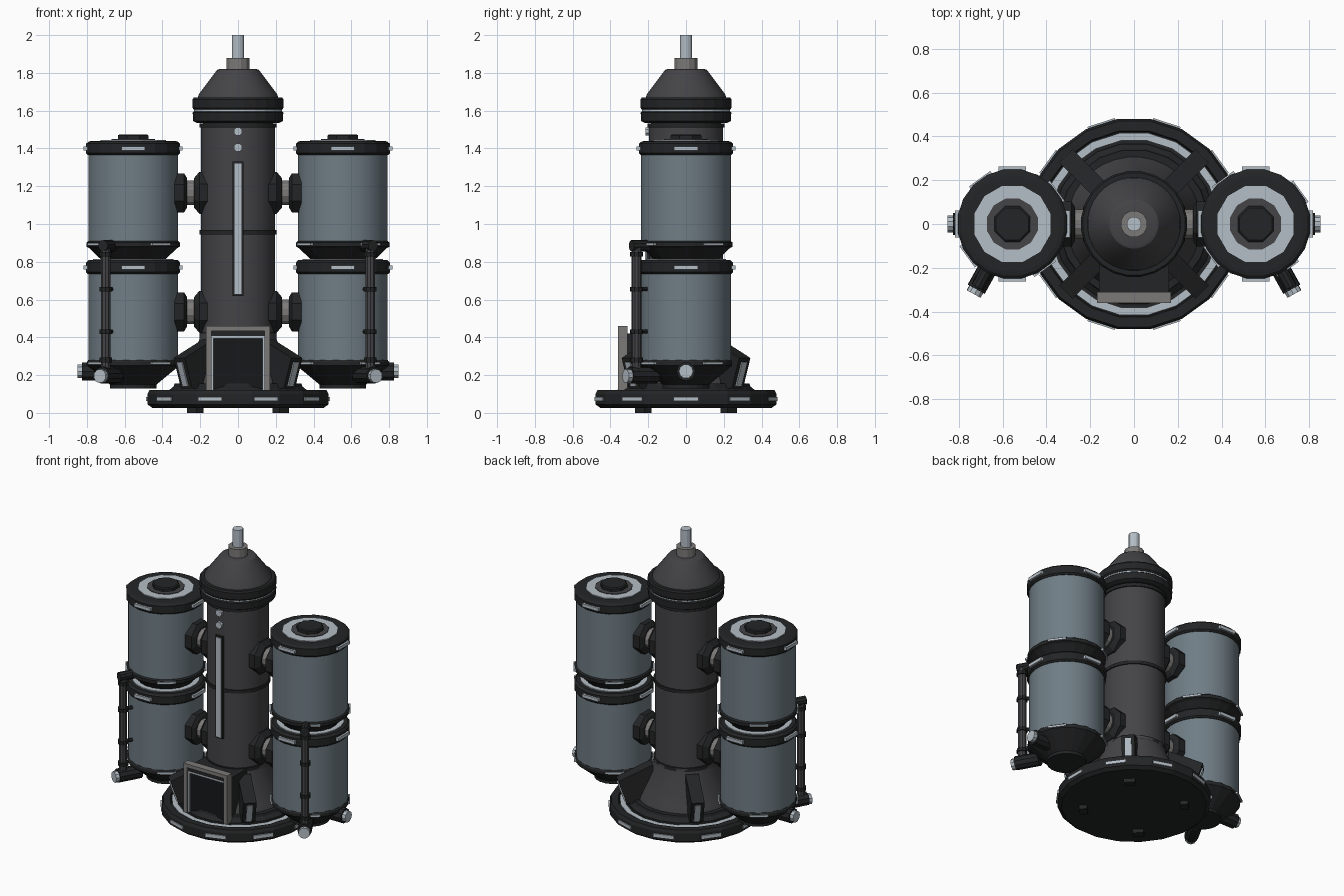
import bpy, bmesh
from math import pi, cos, sin, radians
from mathutils import Matrix, Vector

if "Cube" in bpy.data.objects:
    bpy.data.objects.remove(bpy.data.objects["Cube"])


def material(name, rgb):
    m = bpy.data.materials.new(name)
    m.diffuse_color = (*rgb, 1)
    m.use_nodes = True
    m.node_tree.nodes["Principled BSDF"].inputs["Base Color"].default_value = m.diffuse_color
    return m


DARK = material("dark_metal", (0.017, 0.018, 0.019))
COLUMN = material("column_metal", (0.058, 0.056, 0.061))
TANK = material("tank_paint", (0.16, 0.205, 0.235))
LIGHT = material("light_panel", (0.46, 0.52, 0.57))
TRIM = material("trim_metal", (0.2, 0.195, 0.19))
BLACK = material("door_black", (0.008, 0.009, 0.01))


def finish(name, bm, mat, smooth=False):
    bmesh.ops.recalc_face_normals(bm, faces=bm.faces)
    me = bpy.data.meshes.new(name)
    bm.to_mesh(me)
    bm.free()
    me.materials.append(mat)
    ob = bpy.data.objects.new(name, me)
    bpy.context.collection.objects.link(ob)
    if smooth:
        me.shade_smooth()
        me.set_sharp_from_angle(angle=radians(30))
    return ob


def lathe(name, profile, mat, n=20, at=(0, 0, 0), rot=None, hollow=False, smooth=False):
    """Revolve (radius, z) points; hollow closes the profile into a ring."""
    bm = bmesh.new()
    rings = [[bm.verts.new((r * cos((i + .5) * 2 * pi / n), r * sin((i + .5) * 2 * pi / n), z))
              for i in range(n)] for r, z in profile]
    pairs = list(zip(rings, rings[1:]))
    if hollow:
        pairs.append((rings[-1], rings[0]))
    else:
        bm.faces.new(rings[0])
        bm.faces.new(rings[-1])
    for a, b in pairs:
        for i in range(n):
            j = (i + 1) % n
            bm.faces.new((a[i], a[j], b[j], b[i]))
    bm.transform(Matrix.Translation(at) @ (rot if rot else Matrix()))
    return finish(name, bm, mat, smooth)


def rod(name, p, q, r, mat, n=10):
    p, q = Vector(p), Vector(q)
    d = q - p
    rot = Vector((0, 0, 1)).rotation_difference(d).to_matrix().to_4x4()
    return lathe(name, [(r, 0), (r, d.length)], mat, n, p, rot)


def ring(name, r0, r1, z0, z1, mat, n=20, at=(0, 0, 0)):
    return lathe(name, [(r0, z0), (r1, z0), (r1, z1), (r0, z1)], mat, n, at, hollow=True)


def box(name, size, matrix, mat):
    bm = bmesh.new()
    bmesh.ops.create_cube(bm, size=1, matrix=matrix @ Matrix.Diagonal((*size, 1)))
    return finish(name, bm, mat)


def bolt_panels(name, centre, r, z, count, width, height, start=0):
    """Pale plates spaced around a band."""
    for i in range(count):
        m = Matrix.Translation((centre, 0, z)) @ Matrix.Rotation(start + i * 2 * pi / count, 4, 'Z') \
            @ Matrix.Translation((r, 0, 0))
        box(name, (0.02, width, height), m, LIGHT)


# Base disc with its light channel, plates and feet
lathe("base_disc", [(.46, .027), (.485, .045), (.485, .1), (.475, .12), (.43, .12), (.425, .108), (.37, .108)], DARK)
ring("base_light_channel", .385, .42, .1, .115, LIGHT)
lathe("base_step", [(.37, .1), (.37, .12), (.345, .14), (.34, .155), (.3, .155)], DARK)
bolt_panels("base_light_plate", 0, .477, .073, 10, .13, .022)
for k in range(4):
    a = pi / 4 + k * pi / 2
    box("base_foot", (.05, .07, .04), Matrix.Rotation(a, 4, 'Z') @ Matrix.Translation((.32, 0, .02)), DARK)

# Central column
lathe("column_skirt", [(.31, .14), (.3, .18), (.205, .39), (.205, .42)], COLUMN, 32, smooth=True)
lathe("column_body", [(.197, .36), (.197, 1.52), (.185, 1.53), (.185, 1.56)], COLUMN, 32, smooth=True)
for z, h in ((.4, .025), (.945, .022), (1.51, .022)):
    ring("column_ring", .18, .205, z, z + h, DARK, 32)

# Column head, nose cone and mast
lathe("head_lower_band", [(.22, 1.535), (.24, 1.545), (.242, 1.59), (.23, 1.6)], DARK, 24)
lathe("head_light_seam", [(.232, 1.585), (.235, 1.6), (.232, 1.615)], LIGHT, 24)
lathe("head_upper_band", [(.235, 1.605), (.243, 1.615), (.243, 1.66), (.235, 1.67)], DARK, 24)
lathe("nose_cone", [(.215, 1.66), (.21, 1.685), (.112, 1.815), (.1, 1.82)], COLUMN, 32, smooth=True)
lathe("mast_collar", [(.062, 1.81), (.062, 1.88)], TRIM, 12)
lathe("mast", [(.034, 1.86), (.034, 2.0)], LIGHT, 12)

# Front light strip and indicator lamps
box("front_strip_frame", (.056, .03, .71), Matrix.Translation((0, -.195, .975)), DARK)
box("front_strip", (.038, .03, .69), Matrix.Translation((0, -.201, .975)), LIGHT)
for z in (1.405, 1.49):
    rod("indicator_lamp", (0, -.18, z), (0, -.215, z), .024, LIGHT, 8)

# Doorway
box("door_housing", (.32, .2, .3), Matrix.Translation((0, -.22, .27)), DARK)
box("door_panel", (.29, .02, .3), Matrix.Translation((0, -.325, .265)), BLACK)
for s in (-1, 1):
    box("door_frame_side", (.028, .05, .33), Matrix.Translation((s * .155, -.335, .285)), TRIM)
    box("door_inner_trim", (.01, .02, .28), Matrix.Translation((s * .136, -.337, .26)), LIGHT)
box("door_frame_top", (.338, .05, .025), Matrix.Translation((0, -.335, .447)), TRIM)
box("door_lintel", (.285, .03, .04), Matrix.Translation((0, -.33, .418)), DARK)
box("door_inner_top_trim", (.285, .025, .012), Matrix.Translation((0, -.335, .4)), LIGHT)

# Diagonal buttresses with pale outer strip
FIN = [(.2, .13), (.385, .13), (.44, .29), (.41, .305), (.22, .39)]
for k in range(4):
    turn = Matrix.Rotation(pi / 4 + k * pi / 2, 4, 'Z')
    bm = bmesh.new()
    sides = [[bm.verts.new((r, y, z)) for r, z in FIN] for y in (-.042, .042)]
    for side in sides:
        bm.faces.new(side)
    for i in range(len(FIN)):
        j = (i + 1) % len(FIN)
        bm.faces.new((sides[0][i], sides[0][j], sides[1][j], sides[1][i]))
    bm.transform(turn)
    finish("buttress", bm, DARK)
    lean = turn @ Matrix.Translation((.413, 0, .205)) @ Matrix.Rotation(.33, 4, 'Y')
    box("buttress_strip", (.012, .04, .135), lean, LIGHT)

# Side tanks, mirrored left and right
X = .555
for s in (-1, 1):
    c = (s * X, 0, 0)
    # Shells
    lathe("upper_tank_shell", [(.238, .89), (.238, 1.39)], TANK, 40, c, smooth=True)
    lathe("lower_tank_shell", [(.238, .26), (.238, .77)], TANK, 40, c, smooth=True)
    # Dark bands, cones and lids
    lathe("upper_tank_top_band", [(.242, 1.365), (.252, 1.375), (.252, 1.425), (.238, 1.437), (.22, 1.44)], DARK, 20, c)
    ring("lid_light_ring", .12, .18, 1.43, 1.446, LIGHT, 12, c)
    lathe("lid_disc", [(.12, 1.43), (.12, 1.45)], COLUMN, 12, c)
    lathe("lid_cap", [(.088, 1.44), (.088, 1.468), (.08, 1.474)], DARK, 8, c)
    lathe("upper_tank_lower_band", [(.17, .81), (.235, .872), (.25, .88), (.25, .902), (.24, .91)], DARK, 20, c)
    lathe("lower_tank_top_band", [(.242, .735), (.252, .745), (.252, .795), (.238, .81)], DARK, 20, c)
    ring("waist_light_ring", .18, .215, .8, .816, LIGHT, 20, c)
    lathe("lower_tank_bottom_band", [(.125, .13), (.125, .15), (.235, .24), (.247, .25), (.247, .27), (.24, .28)],
          DARK, 20, c)
    bolt_panels("tank_top_plate", s * X, .252, 1.4, 4, .125, .022)
    bolt_panels("tank_middle_plate", s * X, .252, .77, 4, .125, .022)
    bolt_panels("tank_waist_plate", s * X, .245, .892, 4, .12, .014, pi / 5)
    bolt_panels("tank_bottom_plate", s * X, .242, .262, 4, .12, .014, pi / 5)

    # Couplings between tank and column
    tilt = Matrix.Rotation(s * pi / 2, 4, 'Y')
    for z in (1.165, .535):
        lathe("column_flange", [(.12, .15), (.12, .205), (.085, .232)], DARK, 8, (0, 0, z), tilt)
        lathe("coupling_collar", [(.068, .2), (.068, .3)], TRIM, 12, (0, 0, z), tilt)
        lathe("tank_flange", [(.085, .27), (.112, .285), (.112, .335)], DARK, 8, (0, 0, z), tilt)

    # Outer drain valve
    rod("side_valve", (s * .7, 0, .22), (s * .825, 0, .22), .05, DARK)
    rod("side_valve_cap", (s * .82, 0, .22), (s * .85, 0, .22), .038, LIGHT)

    # Front feed pipe with elbows, clamps and valve
    d = Vector((s * .485, -.875, 0))
    base = Vector((s * X, 0, 0))
    p = base + d * .3
    up = Vector((0, 0, 1))
    rod("feed_pipe", p + up * .2, p + up * .9, .027, COLUMN)
    rod("feed_pipe_top_elbow", base + d * .2 + up * .885, base + d * .33 + up * .885, .03, DARK)
    rod("feed_pipe_bottom_elbow", base + d * .18 + up * .2, base + d * .34 + up * .2, .045, DARK)
    rod("feed_pipe_valve_cap", base + d * .33 + up * .195, base + d * .365 + up * .195, .037, LIGHT)
    for z in (.28, .43, .655, .84):
        rod("feed_pipe_clamp", p + up * (z - .012), p + up * (z + .012), .035, DARK)
    for z in (.43, .655):
        rod("feed_pipe_bracket", base + d * .22 + up * z, p + up * z, .012, DARK, 6)
